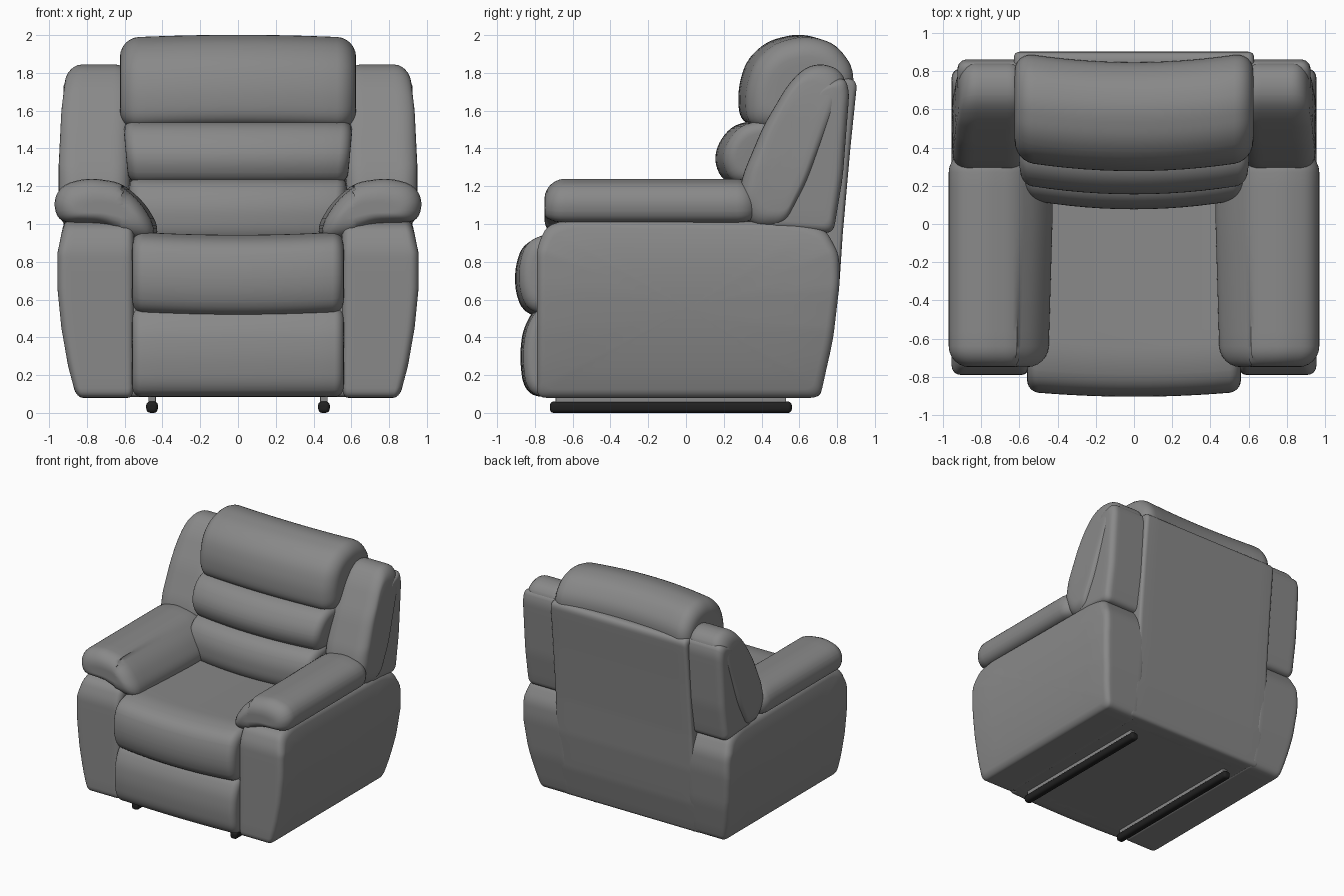
import bpy, bmesh, math
from mathutils import Vector

cube = bpy.data.objects.get("Cube")
if cube:
    bpy.data.objects.remove(cube, do_unlink=True)


def material(name, value):
    m = bpy.data.materials.new(name)
    m.use_nodes = True
    colour = (value, value, value, 1)
    m.diffuse_color = colour
    bsdf = next(n for n in m.node_tree.nodes if n.type == 'BSDF_PRINCIPLED')
    bsdf.inputs["Base Color"].default_value = colour
    bsdf.inputs["Roughness"].default_value = 0.7
    return m


LEATHER = material("grey leather", 0.25)
METAL = material("black metal", 0.015)


def fillet(points, radius, steps=5, longest=0.08):
    """Round the corners of a closed outline and split its long edges."""
    pts = [Vector(p) for p in points]
    out = []
    for i, p in enumerate(pts):
        a, b = pts[i - 1] - p, pts[(i + 1) % len(pts)] - p
        start = p + a.normalized() * min(radius, a.length * 0.48)
        end = p + b.normalized() * min(radius, b.length * 0.48)
        for k in range(steps + 1):
            t = k / steps
            out.append(start * (1 - t) ** 2 + p * 2 * t * (1 - t) + end * t * t)
    fine = []
    for i, p in enumerate(out):
        q = out[(i + 1) % len(out)]
        n = max(1, math.ceil((q - p).length / longest))
        fine += [p.lerp(q, k / n) for k in range(n)]
    return fine


def pillow(name, outline, axis, lo, hi, puff, corner=0.06, warp=None, mat=LEATHER, side=1):
    """Sweep an outline along x or y, with softly rounded ends."""
    ring = fillet(outline, corner)
    low = Vector([min(p[i] for p in ring) for i in (0, 1)])
    high = Vector([max(p[i] for p in ring) for i in (0, 1)])
    mid, half = (low + high) / 2, (high - low) / 2

    # Each station is a position along the sweep and a scale for the outline
    end = []
    smallest = Vector([(h - puff) / h for h in half])
    for s in (0.03, 0.25, 0.5, 0.75):
        end.append((0, smallest * s))
    for k in range(7):
        a = math.pi / 2 * k / 6
        inset = puff * (1 - math.sin(a))
        end.append((puff * (1 - math.cos(a)), Vector([(h - inset) / h for h in half])))
    stations = [(lo + d, s) for d, s in end]
    inner = hi - lo - 2 * puff
    stations += [(lo + puff + inner * k / 12, Vector((1, 1))) for k in range(1, 12)]
    stations += [(hi - d, s) for d, s in reversed(end)]

    bm = bmesh.new()
    rows = []
    for pos, scale in stations:
        row = []
        for p in ring:
            u, v = mid + (p - mid) * scale
            co = (pos, u, v) if axis == 'x' else (u, pos, v)
            if warp:
                co = warp(*co)
            row.append(bm.verts.new((co[0] * side, co[1], co[2])))
        rows.append(row)
    n = len(ring)
    for a, b in zip(rows, rows[1:]):
        for i in range(n):
            j = (i + 1) % n
            bm.faces.new((a[i], a[j], b[j], b[i]))
    bm.faces.new(rows[0])
    bm.faces.new(rows[-1])
    bmesh.ops.recalc_face_normals(bm, faces=bm.faces)
    mesh = bpy.data.meshes.new(name)
    bm.to_mesh(mesh)
    bm.free()
    mesh.materials.append(mat)
    obj = bpy.data.objects.new(name, mesh)
    bpy.context.collection.objects.link(obj)
    bpy.ops.object.select_all(action='DESELECT')
    obj.select_set(True)
    bpy.context.view_layer.objects.active = obj
    bpy.ops.object.shade_smooth_by_angle(angle=math.radians(45))
    return obj


def taper(inner, outer, table):
    """Return a warp that moves the outer side to the width given for each height."""
    def warp(x, y, z):
        width = table[0][1] if z < table[0][0] else table[-1][1]
        for (z0, w0), (z1, w1) in zip(table, table[1:]):
            if z0 <= z <= z1:
                width = w0 + (w1 - w0) * (z - z0) / (z1 - z0)
        return inner + (x - inner) * (width - inner) / (outer - inner), y, z
    return warp


def bow(back, lift, width=0.6, narrow=0):
    """Return a warp that bends a cushion back and down towards its ends."""
    def warp(x, y, z):
        t = (x / width) ** 2
        return x * (1 - narrow * (1.55 - z)), y + back * t, z + lift * t
    return warp


# Hidden core and rear panel
pillow("base_core", [(-0.76, 0.085), (-0.76, 0.7), (0.7, 0.85), (0.77, 0.6), (0.69, 0.085)],
       'x', -0.62, 0.62, 0.02, 0.03)
pillow("rear_panel", [(0.55, 0.085), (0.71, 0.085), (0.77, 0.35), (0.81, 0.65), (0.83, 0.95),
                      (0.87, 1.4), (0.905, 1.74), (0.88, 1.77), (0.8, 1.77), (0.65, 1.0)],
       'x', -0.63, 0.63, 0.03, 0.03)

# Seat and footrest
pillow("seat_cushion", [(-0.74, 0.5), (-0.86, 0.53), (-0.905, 0.64), (-0.905, 0.78),
                        (-0.86, 0.9), (-0.72, 0.945), (0.3, 0.91), (0.3, 0.55)],
       'x', -0.56, 0.56, 0.06, 0.08, bow(0.03, 0.02))
pillow("footrest", [(-0.6, 0.085), (-0.81, 0.085), (-0.865, 0.15), (-0.88, 0.3),
                    (-0.865, 0.44), (-0.8, 0.56), (-0.6, 0.56)],
       'x', -0.56, 0.56, 0.05, 0.06, bow(0.02, 0))

# Three back cushions
pillow("headrest", [(0.36, 1.51), (0.28, 1.56), (0.275, 1.72), (0.32, 1.87), (0.43, 1.97),
                    (0.6, 2.01), (0.75, 1.97), (0.85, 1.84), (0.84, 1.6), (0.6, 1.5)],
       'x', -0.625, 0.625, 0.1, 0.07, bow(0.05, -0.015))
pillow("middle_back_cushion", [(0.36, 1.55), (0.24, 1.52), (0.165, 1.42), (0.15, 1.32),
                               (0.2, 1.22), (0.7, 1.2), (0.75, 1.55)],
       'x', -0.61, 0.61, 0.06, 0.06, bow(0.05, 0, narrow=0.15))
pillow("lower_back_cushion", [(0.25, 1.25), (0.13, 1.21), (0.075, 1.1), (0.08, 0.95),
                              (0.15, 0.87), (0.7, 0.85), (0.7, 1.25)],
       'x', -0.61, 0.61, 0.06, 0.06, bow(0.05, 0, narrow=0.15))

side_shape = taper(0.55, 0.955, [(0.08, 0.855), (0.25, 0.9), (0.45, 0.935), (0.65, 0.955),
                                 (0.85, 0.955), (1.02, 0.92)])
wing_shape = taper(0.57, 0.95, [(1.0, 0.95), (1.3, 0.95), (1.6, 0.935), (1.85, 0.905)])

for label, side in (("left", 1), ("right", -1)):
    # Side of the body
    pillow(label + "_side_panel",
           [(-0.79, 0.08), (-0.79, 0.87), (-0.74, 0.99), (-0.62, 1.025), (0.6, 1.01),
            (0.74, 0.97), (0.81, 0.84), (0.815, 0.7), (0.78, 0.4), (0.71, 0.08)],
           'x', 0.55, 0.955, 0.045, 0.05, side_shape, side=side)

    # Overhanging arm pad
    pillow(label + "_arm_pad",
           [(0.95, 1.01), (0.98, 1.12), (0.93, 1.21), (0.79, 1.245), (0.62, 1.22),
            (0.5, 1.12), (0.425, 1.0), (0.43, 0.915), (0.54, 0.92), (0.72, 1.0)],
           'y', -0.75, 0.38, 0.11, 0.06,
           lambda x, y, z: (x + (0.03 * max(0, -y) if x < 0.6 else 0), y, z), side=side)

    # Wing beside the back cushions, with a recessed rear flap
    pillow(label + "_wing",
           [(0.27, 1.1), (0.3, 1.26), (0.41, 1.52), (0.54, 1.74), (0.63, 1.83), (0.72, 1.85),
            (0.81, 1.82), (0.855, 1.74), (0.76, 1.5), (0.64, 1.2), (0.52, 0.98), (0.36, 0.98)],
           'x', 0.57, 0.95, 0.09, 0.06, wing_shape, side=side)
    pillow(label + "_wing_flap",
           [(0.42, 0.97), (0.6, 1.4), (0.72, 1.74), (0.84, 1.78), (0.865, 1.7), (0.83, 1.25),
            (0.78, 0.95)],
           'x', 0.55, 0.925, 0.05, 0.05, side=side)

    # Floor rail and its mount
    pillow(label + "_floor_rail",
           [(0.425, 0.0), (0.485, 0.0), (0.487, 0.06), (0.423, 0.06)],
           'y', -0.72, 0.56, 0.02, 0.025, mat=METAL, side=side)
    pillow(label + "_rail_mount",
           [(0.435, 0.05), (0.475, 0.05), (0.475, 0.1), (0.435, 0.1)],
           'y', -0.69, 0.53, 0.005, 0.005, side=side)
